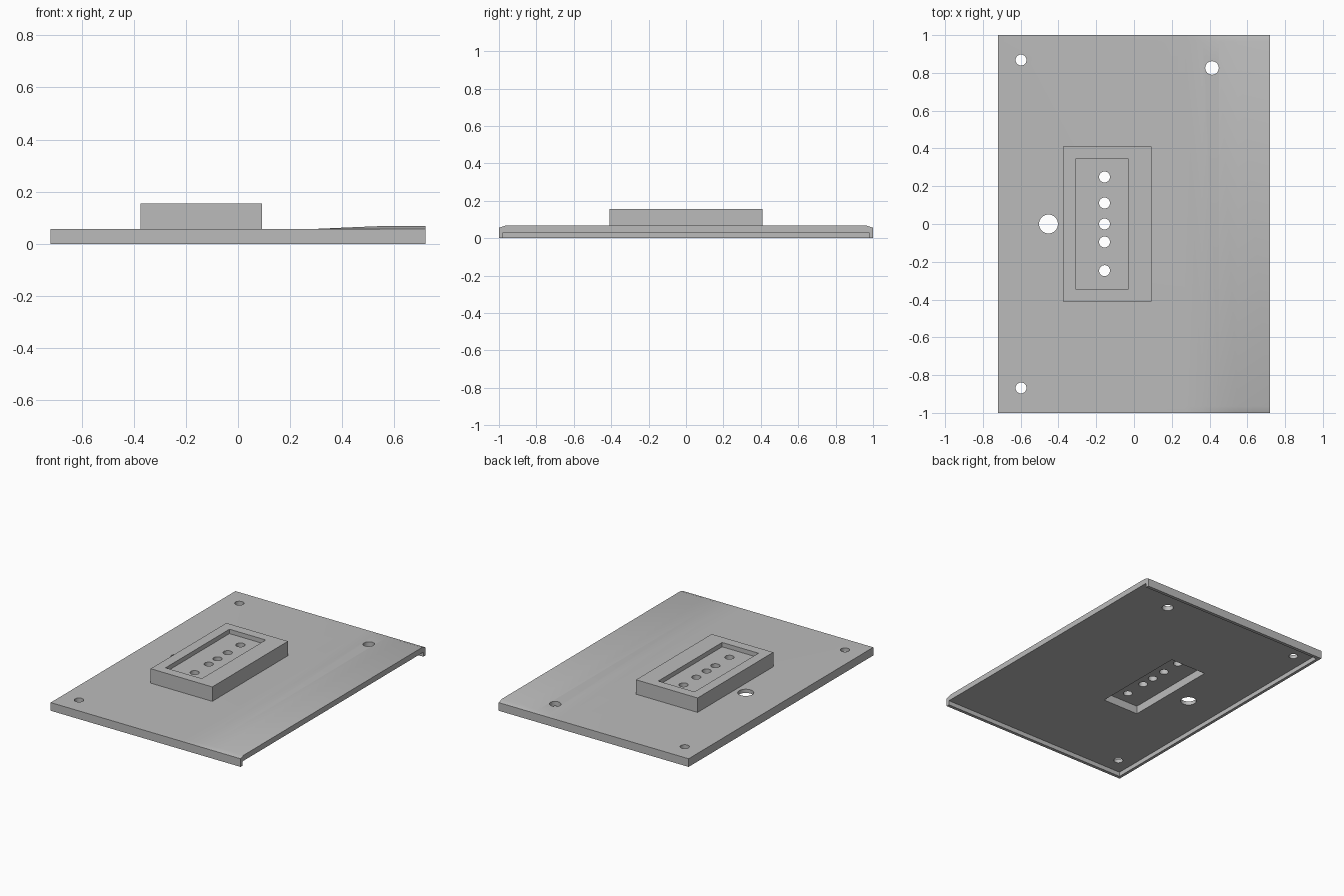
import bpy, bmesh

if "Cube" in bpy.data.objects:
    bpy.data.objects.remove(bpy.data.objects["Cube"], do_unlink=True)

grey = bpy.data.materials.new("plain grey")
grey.use_nodes = True
colour = (0.5, 0.5, 0.5, 1)
grey.diffuse_color = colour
grey.node_tree.nodes["Principled BSDF"].inputs["Base Color"].default_value = colour


def finish(name, bm):
    bmesh.ops.recalc_face_normals(bm, faces=bm.faces)
    mesh = bpy.data.meshes.new(name)
    bm.to_mesh(mesh)
    bm.free()
    mesh.materials.append(grey)
    ob = bpy.data.objects.new(name, mesh)
    bpy.context.collection.objects.link(ob)
    return ob


def box(name, xs, ys, zs):
    bm = bmesh.new()
    bmesh.ops.create_cube(bm, size=1)
    for v in bm.verts:
        for i, (lo, hi) in enumerate((xs, ys, zs)):
            v.co[i] = lo if v.co[i] < 0 else hi
    return finish(name, bm)


def drill(x, y, radius):
    bm = bmesh.new()
    bmesh.ops.create_cone(bm, cap_ends=True, segments=32, radius1=radius,
                          radius2=radius, depth=1)
    bmesh.ops.translate(bm, verts=bm.verts, vec=(x, y, 0))
    return finish("hole_cutter", bm)


def cut(target, cutters):
    for cutter in cutters:
        mod = target.modifiers.new("cut", "BOOLEAN")
        mod.operation = "DIFFERENCE"
        mod.solver = "EXACT"
        mod.object = cutter
        bpy.context.view_layer.objects.active = target
        bpy.ops.object.modifier_apply(modifier=mod.name)
        bpy.data.objects.remove(cutter, do_unlink=True)


# Base plate: cross-sections along x, with a crown rising toward the open end
TOP = 0.056
bm = bmesh.new()
rings = []
for x, crown in ((-0.72, 0), (0.27, 0), (0.36, 0.004), (0.45, 0.008),
                 (0.55, 0.012), (0.72, 0.012)):
    section = [(-1, 0), (1, 0), (1, TOP), (0.965, TOP + crown),
               (-0.965, TOP + crown), (-1, TOP)]
    rings.append([bm.verts.new((x, y, z)) for y, z in section])
for a, b in zip(rings, rings[1:]):
    for i in range(len(a)):
        j = (i + 1) % len(a)
        bm.faces.new((a[i], a[j], b[j], b[i]))
bm.faces.new(rings[0])
bm.faces.new(rings[-1])
plate = finish("base_plate", bm)

# Raised rectangular block
block = box("raised_block", (-0.375, 0.092), (-0.41, 0.41), (TOP, 0.155))

# Hollow underside, open at one end, and the fixing holes
cut(plate, [box("underside_cutter", (-0.7, 1), (-0.978, 0.978), (-0.1, 0.03)),
            box("pocket_cutter", (-0.305, -0.033), (-0.335, 0.335), (-0.1, 0.3)),
            drill(-0.598, 0.868, 0.029), drill(-0.598, -0.868, 0.029),
            drill(0.413, 0.826, 0.036), drill(-0.453, 0, 0.05)])

# Pockets above and below the block's floor, and its row of holes
cut(block, [box("top_cutter", (-0.307, -0.032), (-0.346, 0.346), (0.125, 0.3)),
            box("lower_cutter", (-0.305, -0.033), (-0.335, 0.335), (-0.1, 0.085))]
    + [drill(-0.156, y, 0.029) for y in (-0.247, -0.095, 0, 0.111, 0.249)])

# Flat faces with smooth hole walls
for ob in (plate, block):
    bpy.ops.object.select_all(action="DESELECT")
    ob.select_set(True)
    bpy.context.view_layer.objects.active = ob
    bpy.ops.object.shade_smooth_by_angle(angle=0.5)
